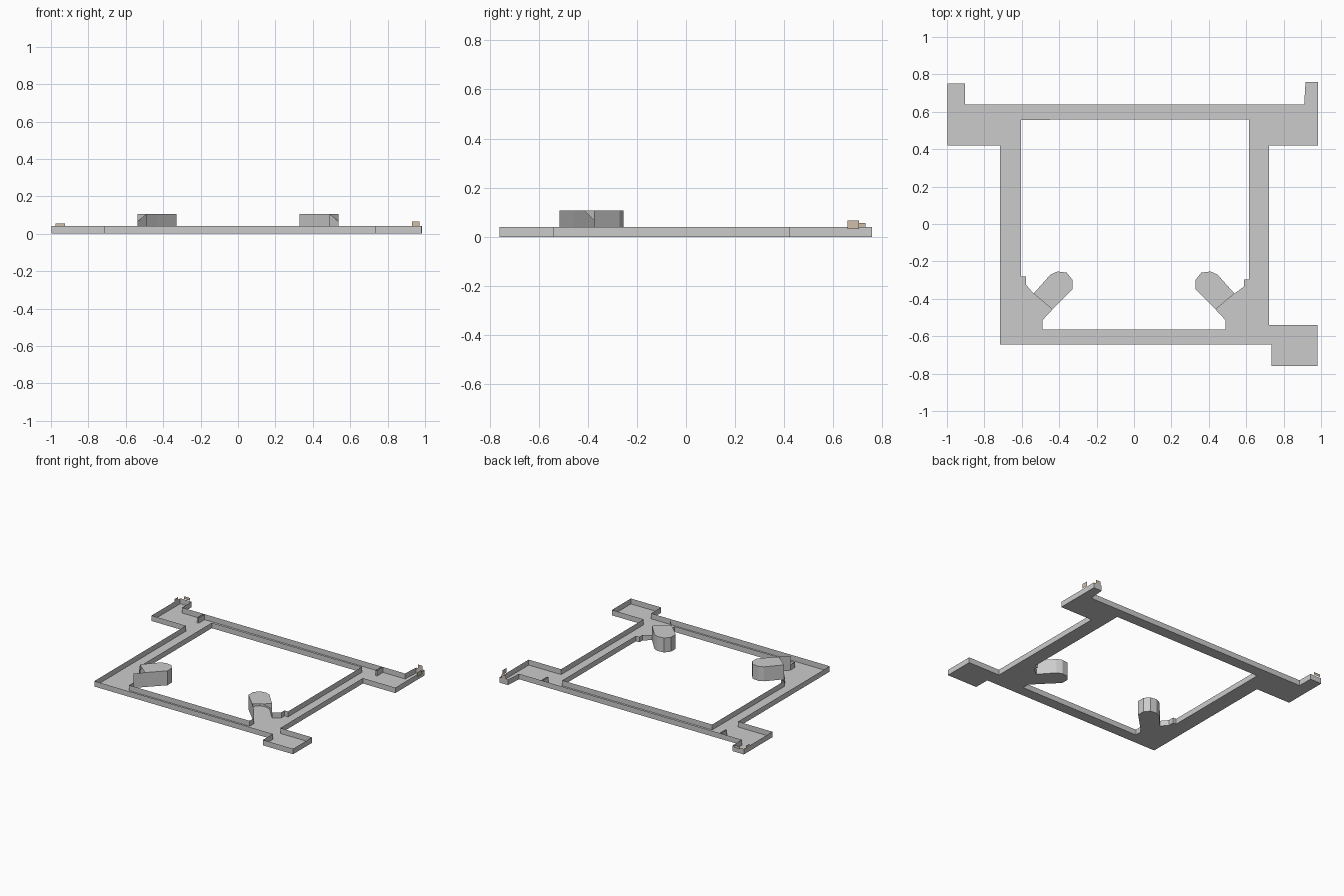
import bpy, bmesh

if "Cube" in bpy.data.objects:
    bpy.data.objects.remove(bpy.data.objects["Cube"])

RIM = 0.04      # height of the tray rim
POST = 0.106    # height of the raised finger supports


def finish(name, bm, mat=None):
    me = bpy.data.meshes.new(name)
    bm.to_mesh(me)
    bm.free()
    ob = bpy.data.objects.new(name, me)
    bpy.context.collection.objects.link(ob)
    if mat:
        me.materials.append(mat)
    return ob


def wall(bm, pts, z0, z1, closed=False):
    """Upright sheet following a path."""
    lo = [bm.verts.new((x, y, z0)) for x, y in pts]
    hi = [bm.verts.new((x, y, z1)) for x, y in pts]
    n = len(pts)
    for i in range(n if closed else n - 1):
        j = (i + 1) % n
        bm.faces.new((lo[i], lo[j], hi[j], hi[i]))


# Right finger: from its upper root, round the tip, to its lower root
finger = [(.537, -.372), (.446, -.27), (.41, -.254), (.36, -.26),
          (.33, -.297), (.33, -.35), (.436, -.457), (.49, -.515)]


def mirrored(pts):
    return [(-x, y) for x, y in pts]


# Frame outlines
outer = [(-.997, .42), (-.717, .42), (-.717, -.645), (.735, -.645), (.735, -.76),
         (.98, -.76), (.98, -.54), (.722, -.54), (.722, .42), (.985, .42),
         (.985, .758), (.917, .758), (.91, .64), (-.903, .64), (-.903, .752), (-.997, .752)]
right_step = [(.615, .56), (.615, -.297), (.587, -.297), (.587, -.335)]
left_step = [(-.577, -.325), (-.577, -.282), (-.603, -.282), (-.603, .557)]
inner_front = [(.49, -.565), (-.49, -.565)]
inner = right_step + finger + inner_front + mirrored(finger)[::-1] + left_step

# Flat tray floor with the central opening
bm = bmesh.new()
edges = []
for loop in (outer, inner):
    vs = [bm.verts.new((x, y, 0)) for x, y in loop]
    edges += [bm.edges.new((vs[i], vs[(i + 1) % len(vs)])) for i in range(len(vs))]
bmesh.ops.triangle_fill(bm, edges=edges, use_beauty=True, normal=(0, 0, -1))
for f in bm.faces:
    f.normal_update()
    if f.normal.z > 0:
        f.normal_flip()
finish("tray_floor", bm)

# Thin rim round the outside and round the opening
bm = bmesh.new()
wall(bm, outer, 0, RIM, closed=True)
wall(bm, mirrored(finger)[:1] + left_step + right_step + finger[:1], 0, RIM)
wall(bm, finger[-1:] + inner_front + mirrored(finger)[-1:], 0, RIM)
finish("tray_rim", bm)

# Small ribs across the rear rail
for side, x in (("left", -.725), ("right", .725)):
    bm = bmesh.new()
    wall(bm, [(x - .007, .57), (x + .006, .57), (x + .006, .638), (x - .003, .638)],
         0, RIM, closed=True)
    finish(side + "_rear_rib", bm)

# Raised fingers: tall wall, roof, open root with a corner gusset
for side, pts in (("right", finger), ("left", mirrored(finger))):
    bm = bmesh.new()
    wall(bm, pts if side == "left" else pts[::-1], 0, POST)
    roof = pts[:7] if side == "right" else pts[:7][::-1]
    bm.faces.new([bm.verts.new((x, y, POST)) for x, y in roof])
    (ax, ay), (bx, by) = pts[0], pts[6]
    bm.faces.new([bm.verts.new(p) for p in (
        (ax, ay, POST), (ax, ay, .065), ((ax + bx) / 2, (ay + by) / 2, POST))])
    bmesh.ops.remove_doubles(bm, verts=bm.verts, dist=.0005)
    finish(side + "_finger_support", bm)

# Small tan tabs floating at the rear corners
tan = bpy.data.materials.new("tan")
tan.diffuse_color = (.62, .52, .40, 1)
tan.use_nodes = True
tan.node_tree.nodes["Principled BSDF"].inputs["Base Color"].default_value = tan.diffuse_color
tabs = {
    "left_back_tab": ([(-.925, .765), (-.975, .765)], .037, .056),
    "left_side_tab": ([(-1.0, .73), (-1.0, .69)], .026, .056),
    "right_back_tab": ([(.97, .76), (.93, .76)], .038, .066),
    "right_side_tab": ([(1.0, .657), (1.0, .705)], .032, .066),
}
for name, (pts, z0, z1) in tabs.items():
    bm = bmesh.new()
    wall(bm, pts, z0, z1)
    finish(name, bm, tan)
